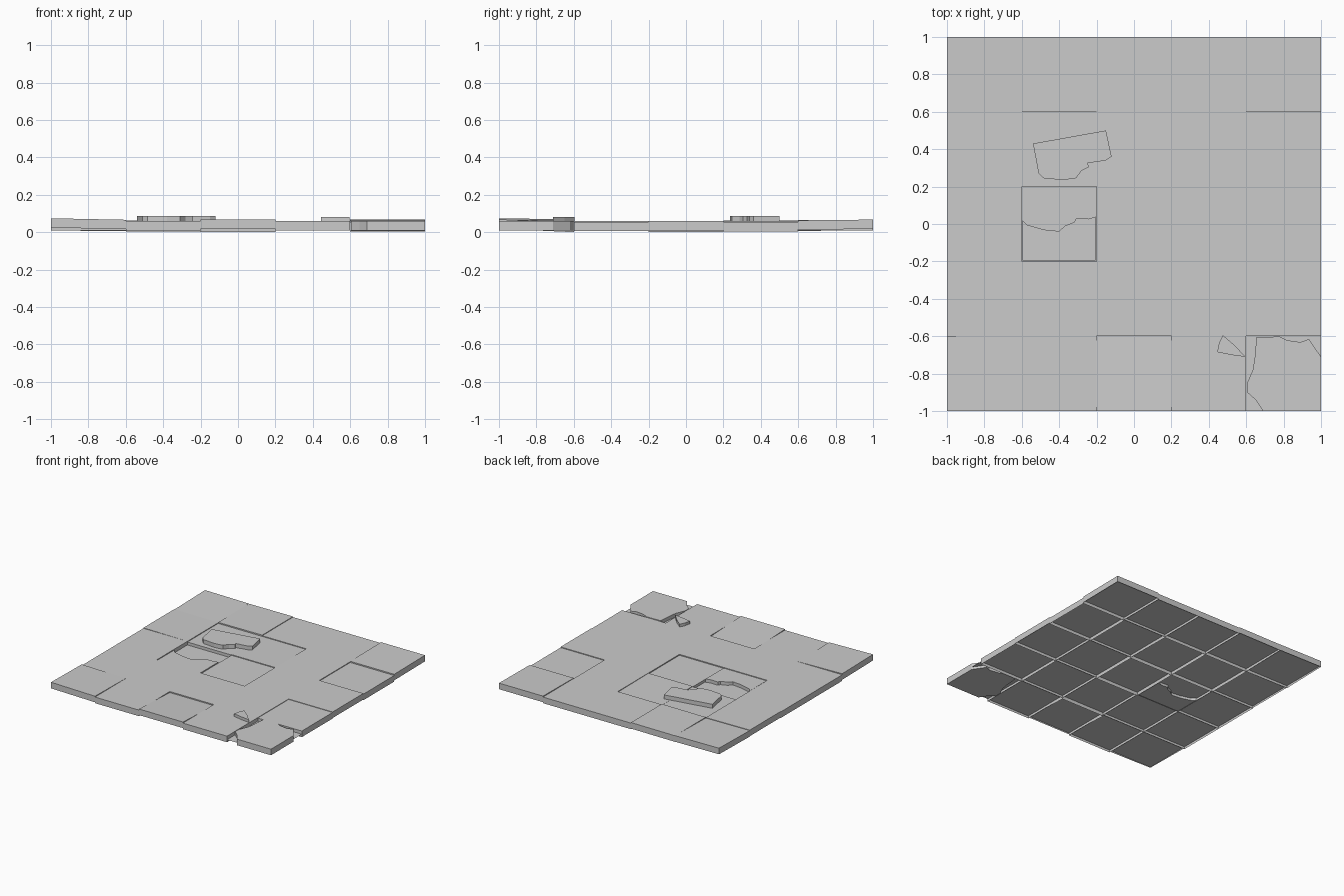
import bpy, bmesh

if "Cube" in bpy.data.objects:
    bpy.data.objects.remove(bpy.data.objects["Cube"])

def make_object(name, bm):
    bmesh.ops.recalc_face_normals(bm, faces=bm.faces)
    me = bpy.data.meshes.new(name)
    bm.to_mesh(me)
    bm.free()
    ob = bpy.data.objects.new(name, me)
    bpy.context.collection.objects.link(ob)
    return ob

def tile(name, cx, cy, dz=0.0, tx=0.0, ty=0.0, s=0.2):
    """Shell tile, open underneath; tx/ty lift the +x/+y edges."""
    bm = bmesh.new()
    low, top = [], []
    for sx, sy in ((-1, -1), (1, -1), (1, 1), (-1, 1)):
        lift = dz + tx * sx + ty * sy
        low.append(bm.verts.new((cx + s * sx, cy + s * sy, 0.01 + lift)))
        top.append(bm.verts.new((cx + s * sx, cy + s * sy, 0.06 + lift)))
    bm.faces.new(top)
    for i in range(4):
        j = (i + 1) % 4
        bm.faces.new((low[i], low[j], top[j], top[i]))
    return make_object(name, bm)

def slab(name, outline, z0, z1):
    """Closed chunk with a ragged outline."""
    bm = bmesh.new()
    low = [bm.verts.new((x, y, z0)) for x, y in outline]
    top = [bm.verts.new((x, y, z1)) for x, y in outline]
    bm.faces.new(low[::-1])
    bm.faces.new(top)
    n = len(outline)
    for i in range(n):
        j = (i + 1) % n
        bm.faces.new((low[i], low[j], top[j], top[i]))
    return make_object(name, bm)

# Bedding plane seen under the tiles and in the holes
bm = bmesh.new()
bm.faces.new([bm.verts.new((x, y, 0.03)) for x, y in ((-1, -1), (1, -1), (1, 1), (-1, 1))])
make_object("bedding_plane", bm)

# Whole tiles: (column, row) -> settle height and tilts
settle = {
    (0, 0): (0.008, -0.004, -0.003), (2, 0): (0.0, 0.0, -0.009),
    (4, 1): (-0.004, 0.0, 0.0), (2, 2): (-0.008, 0.0, 0.0),
    (1, 3): (-0.006, 0.0, 0.0), (2, 3): (-0.004, 0.0, -0.002),
    (0, 4): (0.002, -0.002, 0.004), (1, 4): (0.004, 0.001, 0.0),
    (0, 3): (0.002, -0.002, 0.0), (4, 3): (-0.006, 0.0, 0.0),
    (4, 4): (0.006, 0.0, 0.002),
}
for c in range(5):
    for r in range(5):
        if (c, r) not in ((1, 2), (4, 0)):
            tile(f"tile_{c}_{r}", -0.8 + 0.4 * c, -0.8 + 0.4 * r, *settle.get((c, r), (0, 0, 0)))

# Half tile left in place, with its fracture edge
slab("half_tile", [(-0.595, -0.195), (-0.205, -0.195), (-0.205, 0.04), (-0.24, 0.028),
                   (-0.31, 0.03), (-0.32, 0.01), (-0.37, -0.01), (-0.40, -0.038),
                   (-0.48, -0.03), (-0.57, -0.005), (-0.595, 0.02)], 0.01, 0.057)

# Broken-off half lying on the floor
slab("loose_half", [(-0.54, 0.43), (-0.15, 0.50), (-0.12, 0.36), (-0.15, 0.34),
                    (-0.25, 0.325), (-0.24, 0.305), (-0.28, 0.285), (-0.31, 0.245),
                    (-0.38, 0.235), (-0.485, 0.245), (-0.51, 0.27)][::-1], 0.055, 0.088)

# Broken corner tile and its chip
slab("broken_corner_tile", [(0.69, -1), (1, -1), (1, -0.71), (0.935, -0.615), (0.89, -0.632),
                            (0.82, -0.622), (0.78, -0.602), (0.655, -0.605), (0.645, -0.72),
                            (0.635, -0.78), (0.605, -0.85), (0.605, -0.90), (0.65, -0.94)], 0.01, 0.06)
slab("loose_chip", [(0.445, -0.685), (0.52, -0.70), (0.595, -0.71), (0.54, -0.65),
                    (0.475, -0.595), (0.455, -0.635)], 0.06, 0.083)

# Lowest tile reaches the ground
low = min(v.co.z for o in bpy.data.objects for v in o.data.vertices)
for o in bpy.data.objects:
    o.location.z -= low
